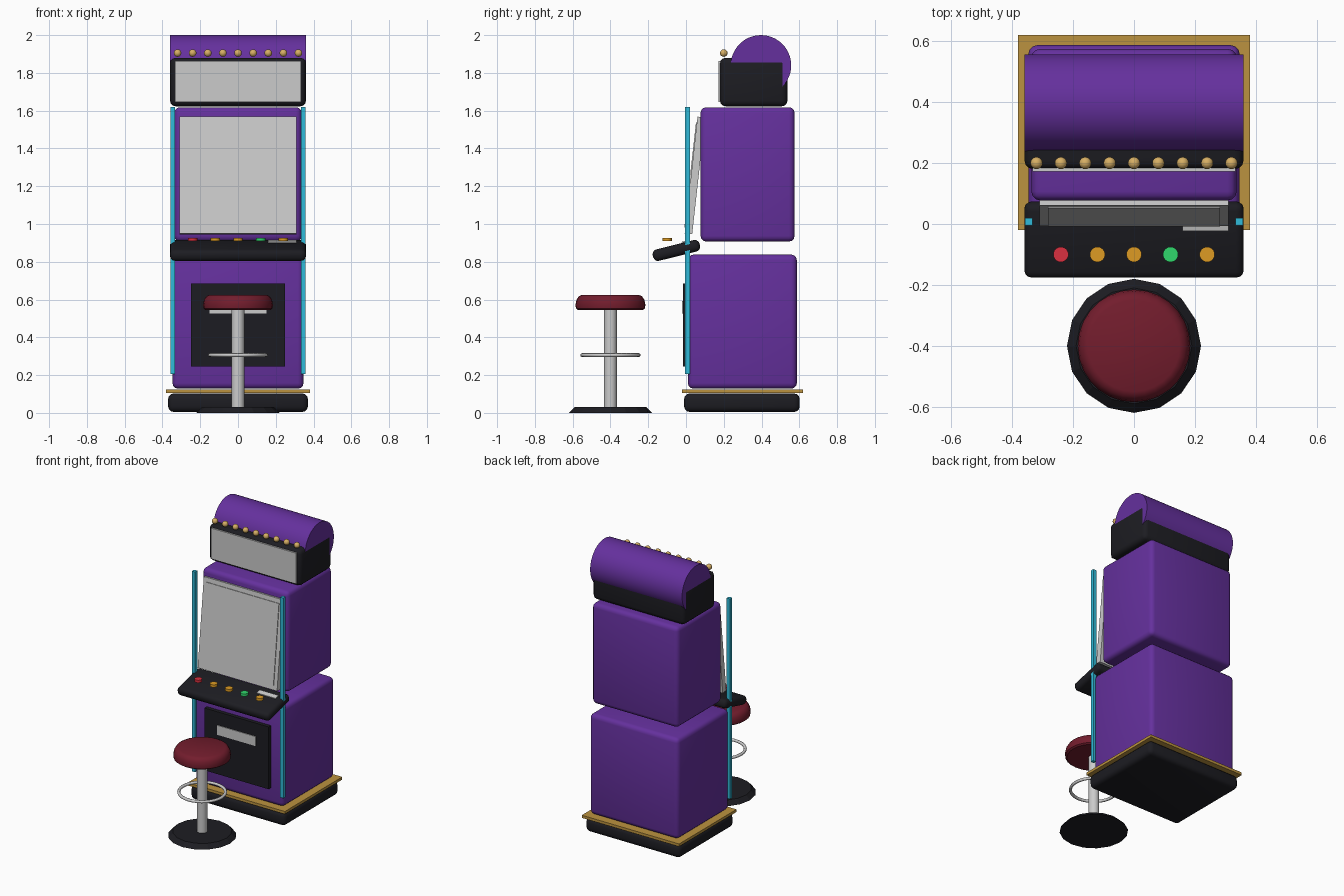
import bpy, bmesh, math
from mathutils import Matrix

if "Cube" in bpy.data.objects:
    bpy.data.objects.remove(bpy.data.objects["Cube"])

PALETTE = {
    "purple": (0.13, 0.03, 0.34), "black": (0.012, 0.012, 0.016),
    "gold": (0.50, 0.29, 0.05), "bulb": (0.68, 0.43, 0.13),
    "cyan": (0.03, 0.50, 0.70), "red": (0.70, 0.03, 0.05),
    "orange": (0.73, 0.33, 0.017), "green": (0.03, 0.68, 0.15),
    "maroon": (0.17, 0.012, 0.026),
}
MATS = {}
for key, rgb in PALETTE.items():
    MATS[key] = bpy.data.materials.new(key)
    MATS[key].diffuse_color = (*rgb, 1)


def finish(bm, name, color=None, loc=(0, 0, 0), rot=(0, 0, 0), smooth=True):
    bmesh.ops.recalc_face_normals(bm, faces=bm.faces)
    mesh = bpy.data.meshes.new(name)
    bm.to_mesh(mesh)
    bm.free()
    ob = bpy.data.objects.new(name, mesh)
    bpy.context.collection.objects.link(ob)
    ob.location, ob.rotation_euler = loc, rot
    if color:
        mesh.materials.append(MATS[color])
    if smooth:
        bpy.ops.object.select_all(action='DESELECT')
        ob.select_set(True)
        bpy.context.view_layer.objects.active = ob
        bpy.ops.object.shade_smooth_by_angle(angle=math.radians(35))
    return ob


def box(name, loc, size, color=None, bevel=0, rx=0):
    bm = bmesh.new()
    bmesh.ops.create_cube(bm, size=1, matrix=Matrix.Diagonal((*size, 1)))
    if bevel:
        bmesh.ops.bevel(bm, geom=bm.edges[:], offset=bevel, segments=3,
                        profile=0.5, affect='EDGES')
    return finish(bm, name, color, loc, (rx, 0, 0), bevel > 0)


def span(name, x, y, z, color=None, bevel=0):
    """Box symmetric in x, given its y and z ranges."""
    return box(name, (0, sum(y) / 2, sum(z) / 2),
               (2 * x, y[1] - y[0], z[1] - z[0]), color, bevel)


def lathe(name, profile, color, loc, sides=32, smooth=True, rot=(0, 0, 0)):
    """Closed solid of revolution about z from (radius, height) points."""
    bm = bmesh.new()
    rings = []
    for r, h in profile:
        rings.append([bm.verts.new((r * math.cos(a), r * math.sin(a), h))
                      for a in (2 * math.pi * i / sides for i in range(sides))])
    for a, b in zip(rings, rings[1:]):
        for i in range(sides):
            j = (i + 1) % sides
            bm.faces.new((a[i], a[j], b[j], b[i]))
    bm.faces.new(rings[0])
    bm.faces.new(rings[-1])
    return finish(bm, name, color, loc, rot, smooth)


# Cabinet body
span("plinth", 0.37, (-0.01, 0.602), (0.005, 0.103), "black", 0.03)
span("plinth_trim", 0.38, (-0.02, 0.62), (0.105, 0.124), "gold")
span("lower_cabinet", 0.347, (0.01, 0.587), (0.128, 0.838), "purple", 0.03)
span("upper_cabinet", 0.337, (0.077, 0.575), (0.907, 1.618), "purple", 0.03)

# Sign box, its panel and the rolled top
span("sign_box", 0.36, (0.18, 0.537), (1.623, 1.88), "black", 0.03)
span("sign_panel", 0.333, (0.172, 0.19), (1.645, 1.862))
lathe("rolled_top", [(0.16, -0.359), (0.16, 0.359)], "purple", (0, 0.397, 1.84),
      48, rot=(0, math.pi / 2, 0))

# Row of bulbs
for i in range(9):
    bm = bmesh.new()
    bmesh.ops.create_uvsphere(bm, u_segments=16, v_segments=10, radius=0.02)
    finish(bm, f"bulb_{i + 1}", "bulb", (-0.32 + 0.08 * i, 0.2, 1.905))

# Tilted screen
tilt = -math.radians(6.3)
box("screen_frame", (0, 0.047, 1.257), (0.62, 0.04, 0.622), None, 0, tilt)
box("screen_glass", (0, 0.028, 1.259), (0.565, 0.012, 0.56), None, 0, tilt)

# Control deck with slot and buttons
deck = math.radians(14)
box("control_deck", (0, -0.051, 0.86), (0.72, 0.255, 0.062), "black", 0.025, deck)
box("deck_slot", (0.235, -0.005, 0.904), (0.15, 0.035, 0.012), None, 0, deck)
for i, col in enumerate(("red", "orange", "orange", "green", "orange")):
    lathe(f"button_{i + 1}", [(0.025, -0.009), (0.025, 0.009)], col,
          (-0.24 + 0.12 * i, -0.1, 0.918), 24)

# Service door and coin plate
span("service_door", 0.25, (-0.016, 0.02), (0.245, 0.685), "black")
span("coin_plate", 0.15, (-0.021, 0.0), (0.525, 0.592))

# Light strips on both front edges
for side, x in (("left", -0.345), ("right", 0.345)):
    box(f"{side}_light_strip", (x, 0.008, 0.912), (0.025, 0.025, 1.414), "cyan")

# Stool
sy = -0.4
lathe("stool_base", [(0.22, 0.0), (0.19, 0.03)], "black", (0, sy, 0), 16, False)
lathe("stool_post", [(0.034, 0.025), (0.034, 0.55)], None, (0, sy, 0), 20)
lathe("stool_seat", [(0.172, 0.545), (0.183, 0.553), (0.185, 0.572), (0.18, 0.598),
                     (0.168, 0.617), (0.15, 0.625)], "maroon", (0, sy, 0), 28)
bpy.ops.mesh.primitive_torus_add(location=(0, sy, 0.306), major_radius=0.15,
                                 minor_radius=0.01, major_segments=32, minor_segments=8)
ring = bpy.context.object
ring.name = "stool_foot_ring"
bpy.ops.object.shade_smooth()

for m in bpy.data.materials:
    if m.users and not m.is_grease_pencil:
        m.use_nodes = True
        m.node_tree.nodes["Principled BSDF"].inputs["Base Color"].default_value = m.diffuse_color
